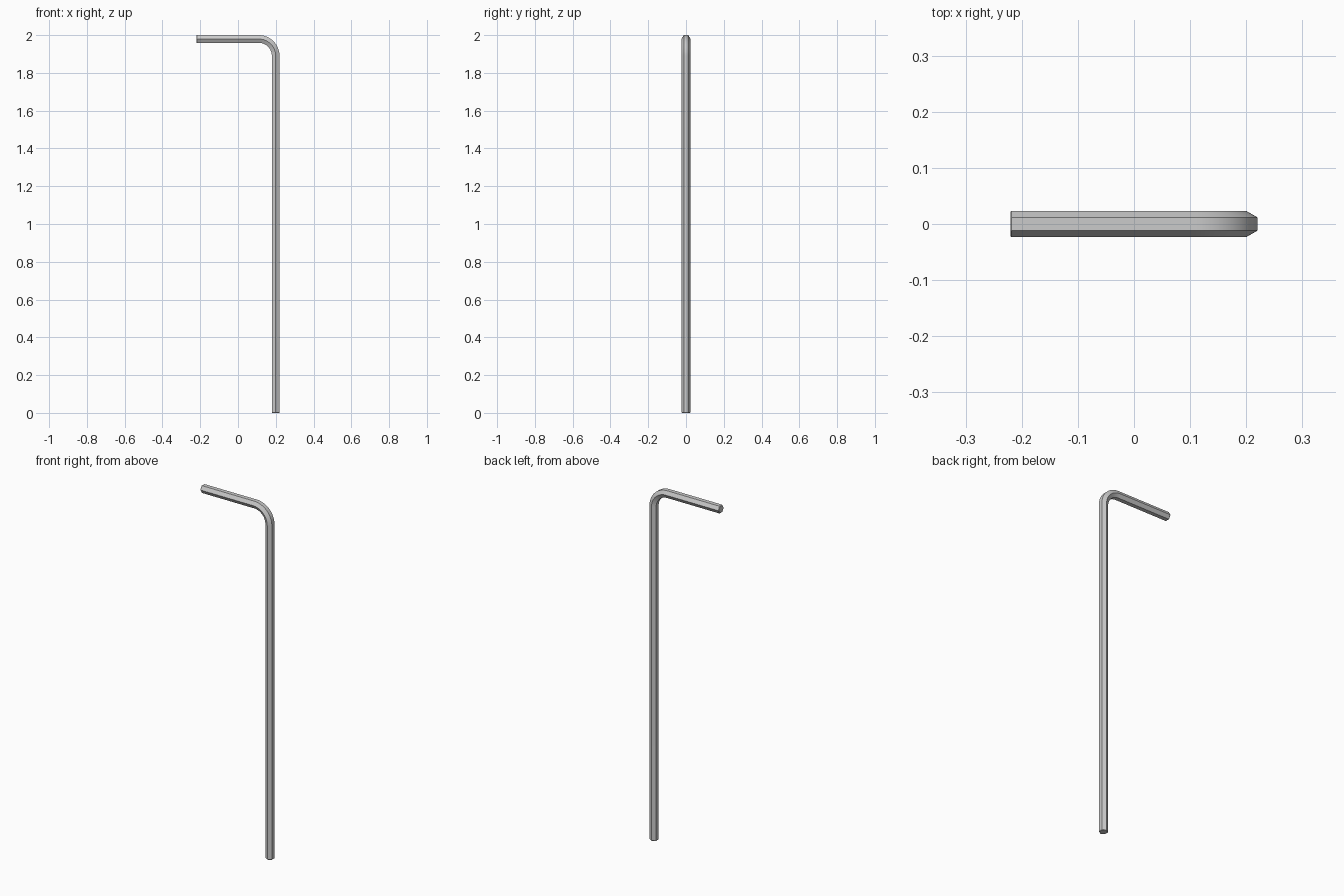
import bpy, bmesh, math
from mathutils import Vector

if "Cube" in bpy.data.objects:
    bpy.data.objects.remove(bpy.data.objects["Cube"])

R = 0.0236                           # hexagon corner radius
A = R * math.cos(math.pi / 6)        # half width across flats
BEND = 0.09                          # centre-line bend radius
STEPS = 20
CH = 0.002                           # end chamfer
XV, ZH = 0.22 - A, 2.0 - A           # centre lines of long and short arms
cx, cz = XV - BEND, ZH - BEND

# Stations along the bar: centre, outward normal, section scale
up, side = Vector((0, 0, 1)), Vector((1, 0, 0))
s = [(Vector((XV, 0, 0)), side, 1 - CH / R), (Vector((XV, 0, CH)), side, 1)]
for i in range(STEPS + 1):
    a = math.pi / 2 * i / STEPS
    n = Vector((math.cos(a), 0, math.sin(a)))
    s.append((Vector((cx, 0, cz)) + n * BEND, n, 1))
s += [(Vector((-0.22 + CH, 0, ZH)), up, 1), (Vector((-0.22, 0, ZH)), up, 1 - CH / R)]

# Hexagonal bar swept through the stations
bm = bmesh.new()
rings = []
for c, n, k in s:
    ring = []
    for j in range(6):
        t = math.pi / 6 + j * math.pi / 3
        ring.append(bm.verts.new(c + n * (R * k * math.cos(t)) + Vector((0, R * k * math.sin(t), 0))))
    rings.append(ring)
for p, q in zip(rings, rings[1:]):
    for j in range(6):
        m = (j + 1) % 6
        bm.faces.new((p[j], p[m], q[m], q[j]))
bm.faces.new(rings[0])
bm.faces.new(rings[-1])
bmesh.ops.recalc_face_normals(bm, faces=bm.faces)
mesh = bpy.data.meshes.new("hex_key")
bm.to_mesh(mesh)
bm.free()
key = bpy.data.objects.new("hex_key", mesh)
bpy.context.collection.objects.link(key)

# Smooth along the bend, sharp along the hexagon edges
bpy.context.view_layer.objects.active = key
key.select_set(True)
bpy.ops.object.shade_smooth_by_angle(angle=math.radians(30))
